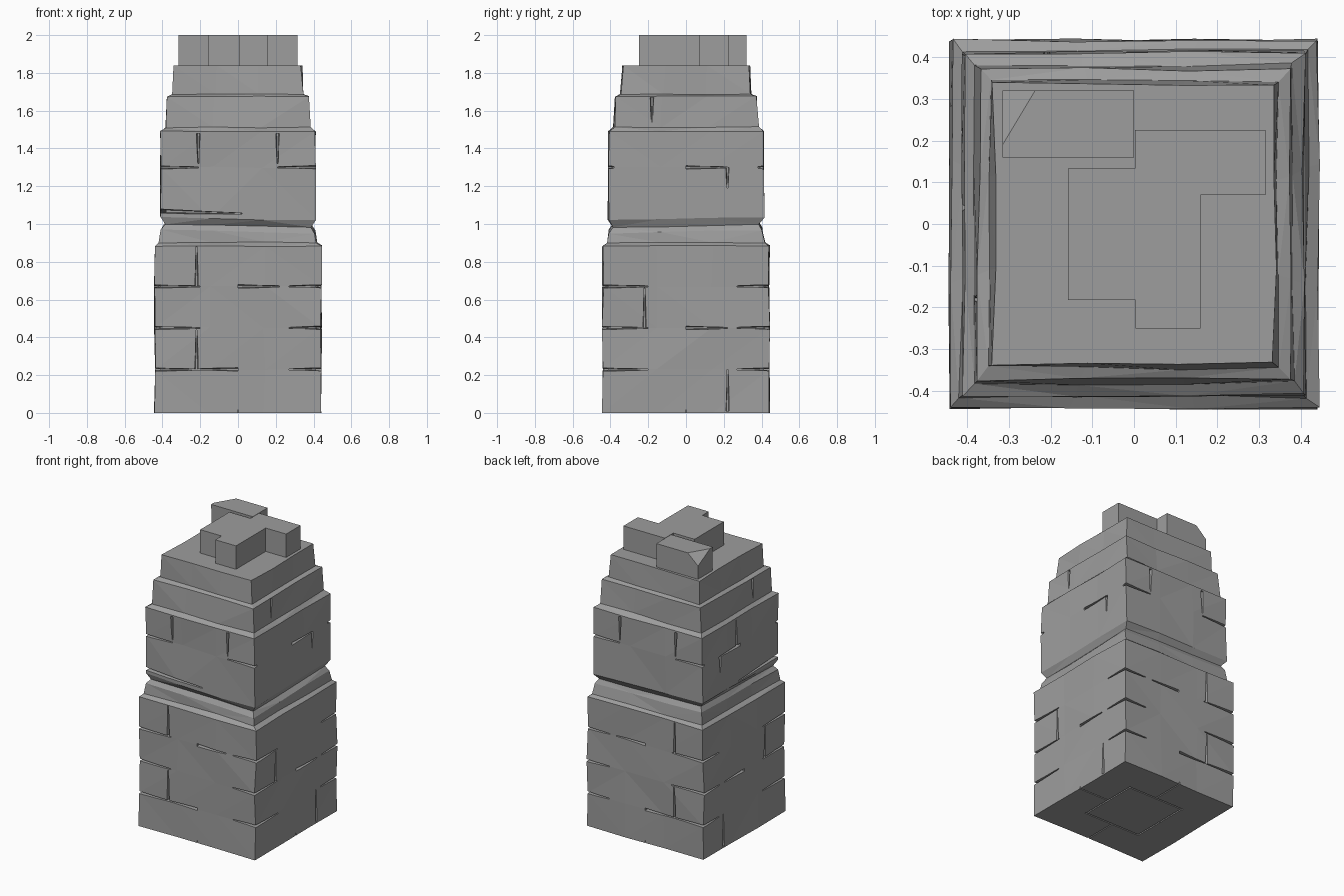
import bpy, bmesh, random
from mathutils import Vector

if "Cube" in bpy.data.objects:
    bpy.data.objects.remove(bpy.data.objects["Cube"])

random.seed(7)
stone = bpy.data.materials.new("dark_stone")
stone.diffuse_color = (.34, .34, .34, 1)
stone.use_nodes = True
stone.node_tree.nodes["Principled BSDF"].inputs["Base Color"].default_value = stone.diffuse_color


def finish(bm, name):
    bmesh.ops.recalc_face_normals(bm, faces=bm.faces)
    me = bpy.data.meshes.new(name)
    bm.to_mesh(me)
    bm.free()
    me.materials.append(stone)
    ob = bpy.data.objects.new(name, me)
    bpy.context.collection.objects.link(ob)
    return ob


# Stepped, slightly irregular stone shaft: (half width, height)
COURSES = [.23, .45, .67]
PROFILE = [(.44, 0)] + [(.44, z) for z in COURSES] + [
    (.44, .885), (.415, .902), (.405, .968), (.385, .998), (.411, 1.035), (.409, 1.3),
    (.409, 1.492), (.381, 1.512), (.371, 1.675), (.344, 1.686), (.336, 1.84)]


def square(h):
    # Four corners plus two points along each side
    pts, x, y = [], -h, -h
    for _ in range(4):
        for s in (0, .33, .66):
            pts.append((x + s * (-y - x), y + s * (x - y)))
        x, y = -y, x
    return pts


bm = bmesh.new()
rings = []
for h, z in PROFILE:
    flat = z in (0, PROFILE[-1][1])
    tilt = .016 if .95 < z < 1.1 else 0      # the waist slab leans
    ring = []
    for x, y in square(h):
        jx, jy, jz = (random.uniform(-.006, .006) for _ in range(3))
        dz = 0 if flat else tilt * (y - x) / h / 2 + jz * .6
        ring.append(bm.verts.new((x + jx, y + jy, z + dz)))
    rings.append(ring)
for a, b in zip(rings, rings[1:]):
    for k in range(len(a)):
        m = (k + 1) % len(a)
        bm.faces.new((a[k], a[m], b[m], b[k]))
bm.faces.new(rings[0])
bm.faces.new(rings[-1])
bmesh.ops.triangulate(bm, faces=[f for f in bm.faces if len(f.verts) == 4])
shaft = finish(bm, "stone_shaft")


# Carved joints: prisms that narrow inward and toward their thin end
def wedge(bm, a, b, normal, w0, w1, depth):
    side = normal.cross((b - a).normalized())
    for v in bmesh.ops.create_cube(bm, size=2)["verts"]:
        sx, sy, sz = v.co
        end, w = (b, w1) if sx > 0 else (a, w0)
        if sz < 0:
            w *= .4
        v.co = end + side * sy * w / 2 + normal * (.025 if sz > 0 else -depth)


bm = bmesh.new()
for s in range(4):                            # front, right, back, left
    n = Vector([(0, -1, 0), (1, 0, 0), (0, 1, 0), (-1, 0, 0)][s])
    t = Vector((abs(n.y), abs(n.x), 0))

    def cut(h, u0, z0, u1, z1, wide=.026):
        a = n * h + t * u0 + Vector((0, 0, z0))
        b = n * h + t * u1 + Vector((0, 0, z1))
        wedge(bm, a, b, n, wide, .008, .028)

    # Running bond: corner cuts on each course, middle cuts and uprights alternating
    for k, z in enumerate(COURSES):
        odd = (k + s) % 2
        cut(.44, -.48, z, -.2, z)
        cut(.44, .48, z, .27, z)
        if not odd:
            e = -.22 if k == 0 else .22
            cut(.44, 0, z, e, z)
            cut(.44, -.22, z, -.22, z + .21)
    if s % 2:
        cut(.44, .22, .01, .22, .23)
        cut(.41, 0, 1.3, .22, 1.3)
        cut(.41, .22, 1.3, .22, 1.19)
        cut(.375, -.18, 1.67, -.18, 1.54)
    else:
        for e in (-1, 1):
            cut(.41, e * .45, 1.3, e * .21, 1.3)
            cut(.41, e * .21, 1.48, e * .21, 1.32)
    if s in (0, 3):
        cut(.41, -.45, 1.07, .02, 1.055, .034)
    if s == 3:                                # stepped joint on the left side
        cut(.41, .04, 1.3, .04, 1.48)

# Pinwheel of joints underneath
down = Vector((0, 0, -1))
a, b = Vector((-.21, -.21, 0)), Vector((.21, -.21, 0))
for k in range(4):
    wedge(bm, a, b + (b - a) * .02, down, .014, .014, .016)
    wedge(bm, (a + b) / 2, (a + b) * 1.08, down, .012, .012, .016)
    a, b = b, -a
cutter = finish(bm, "joint_cutter")
cutter.hide_render = True

mod = shaft.modifiers.new("joints", "BOOLEAN")
mod.operation = "DIFFERENCE"
mod.object = cutter
mod.solver = "EXACT"
mod.use_self = True
bpy.context.view_layer.objects.active = shaft
bpy.ops.object.modifier_apply(modifier=mod.name)
bpy.data.objects.remove(cutter)


# Broken block remains on the summit: boxes given by opposite corners
def block(name, x0, y0, x1, y1, chip=False):
    bm = bmesh.new()
    verts = bmesh.ops.create_cube(bm, size=1)["verts"]
    for v in verts:
        v.co = (x1 if v.co.x > 0 else x0, y1 if v.co.y > 0 else y0,
                2 if v.co.z > 0 else 1.83)
        if chip and v.co.z < 1.9 and v.co.y < .2:
            v.co.y += .006
    if chip:                                  # sloping broken corner
        bmesh.ops.bisect_plane(bm, geom=bm.verts[:] + bm.edges[:] + bm.faces[:],
                               plane_co=(x0, y0 + .03, 2), clear_outer=True,
                               plane_no=Vector((-.125, .075, .14)))
        bmesh.ops.holes_fill(bm, edges=bm.edges[:])
    finish(bm, name)


block("summit_back_block", -.315, .16, 0, .32, True)
block("summit_right_block", .002, .07, .315, .225)
block("summit_front_block", .004, -.25, .16, .08)
block("summit_left_block", -.158, -.182, .006, .133)
